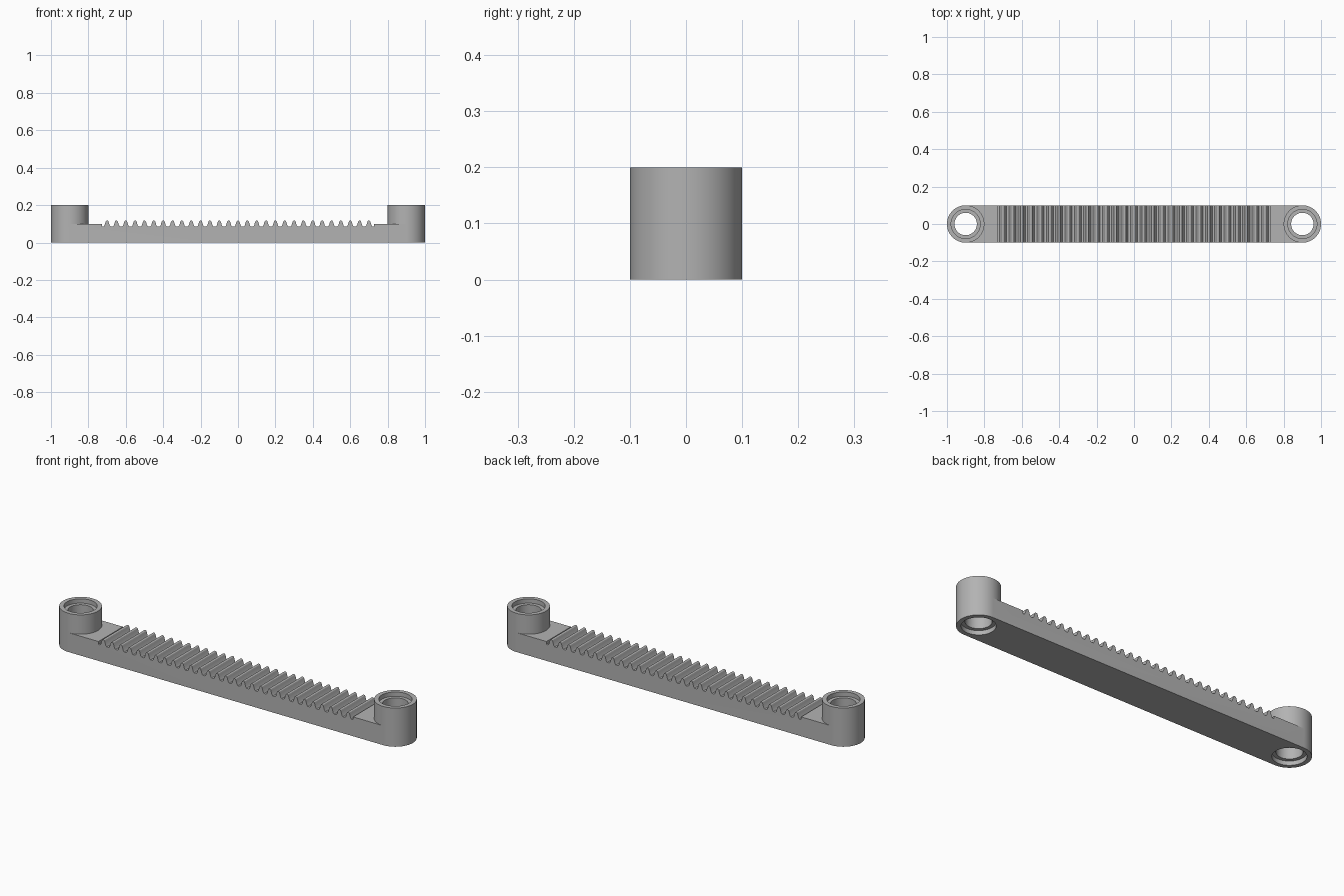
import bpy
import bmesh
import math

cube = bpy.data.objects.get("Cube")
if cube:
    bpy.data.objects.remove(cube, do_unlink=True)

HALF_W = 0.1       # half width of the bar
END_X = 0.9        # centre of each end boss
BAR_Z = 0.1
ROOT_Z = 0.085
PITCH = 0.05
TEETH = 29

grey = bpy.data.materials.new("grey plastic")
grey.use_nodes = True
colour = (0.45, 0.45, 0.45, 1)
grey.diffuse_color = colour
grey.node_tree.nodes["Principled BSDF"].inputs["Base Color"].default_value = colour


def make_object(name, bm):
    bmesh.ops.recalc_face_normals(bm, faces=bm.faces)
    mesh = bpy.data.meshes.new(name)
    bm.to_mesh(mesh)
    bm.free()
    mesh.materials.append(grey)
    obj = bpy.data.objects.new(name, mesh)
    bpy.context.collection.objects.link(obj)
    return obj


def lathe(name, profile, x, steps=64):
    """Spin a closed (radius, z) outline around the upright axis at x."""
    bm = bmesh.new()
    rings = []
    for i in range(steps):
        a = math.tau * i / steps
        rings.append([bm.verts.new((x + r * math.cos(a), r * math.sin(a), z))
                      for r, z in profile])
    n = len(profile)
    for i, ring in enumerate(rings):
        nxt = rings[(i + 1) % steps]
        for j in range(n - 1):
            bm.faces.new((ring[j], nxt[j], nxt[j + 1], ring[j + 1]))
    bm.faces.new([r[0] for r in rings])
    bm.faces.new([r[-1] for r in rings])
    return make_object(name, bm)


def combine(target, tool, operation):
    mod = target.modifiers.new(operation, 'BOOLEAN')
    mod.operation = operation
    mod.solver = 'EXACT'
    mod.object = tool
    graph = bpy.context.evaluated_depsgraph_get()
    mesh = bpy.data.meshes.new_from_object(target.evaluated_get(graph))
    target.modifiers.clear()
    target.data = mesh
    bpy.data.objects.remove(tool, do_unlink=True)


# Toothed bar: side outline extruded across the width
tooth = [(-0.019, ROOT_Z), (-0.014, 0.091), (-0.009, 0.108), (-0.006, 0.115), (-0.003, 0.117)]
tooth += [(-x, z) for x, z in reversed(tooth)]
recess = TEETH * PITCH / 2 + 0.003
outline = [(END_X, 0), (-END_X, 0), (-END_X, BAR_Z), (-recess, BAR_Z), (-recess, ROOT_Z)]
for i in range(TEETH):
    centre = (i - (TEETH - 1) / 2) * PITCH
    outline += [(centre + x, z) for x, z in tooth]
outline += [(recess, ROOT_Z), (recess, BAR_Z), (END_X, BAR_Z)]

bm = bmesh.new()
face = bm.faces.new([bm.verts.new((x, -HALF_W, z)) for x, z in outline])
ext = bmesh.ops.extrude_face_region(bm, geom=[face])
moved = [v for v in ext["geom"] if isinstance(v, bmesh.types.BMVert)]
bmesh.ops.translate(bm, verts=moved, vec=(0, 2 * HALF_W, 0))
rack = make_object("toothed_rack", bm)

# End bosses with a stepped through hole
bore = [(0.078, -0.05), (0.078, 0.022), (0.06, 0.022),
        (0.06, 0.178), (0.078, 0.178), (0.078, 0.25)]
for side in (-1, 1):
    boss = lathe("boss", [(HALF_W, 0), (HALF_W, 0.2)], side * END_X)
    combine(rack, boss, 'UNION')
    cutter = lathe("bore", bore, side * END_X)
    combine(rack, cutter, 'DIFFERENCE')

bpy.ops.object.select_all(action='DESELECT')
rack.select_set(True)
bpy.context.view_layer.objects.active = rack
bpy.ops.object.shade_smooth_by_angle(angle=math.radians(30))
